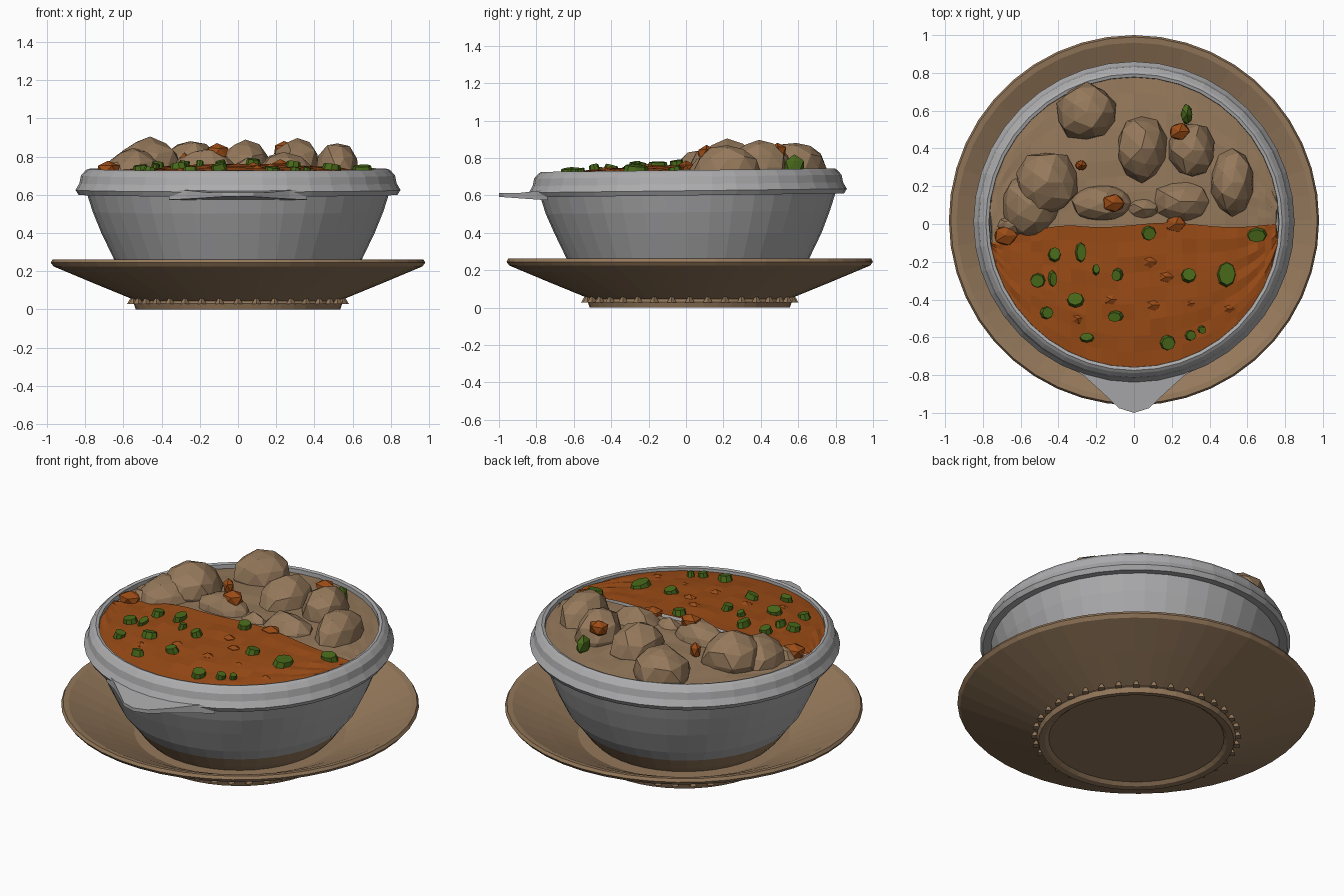
import bpy, bmesh, math, random
from mathutils import Matrix, Vector

if "Cube" in bpy.data.objects:
    bpy.data.objects.remove(bpy.data.objects["Cube"])
random.seed(4)

def mat(name, c):
    m = bpy.data.materials.new(name)
    m.diffuse_color = (*c, 1)
    m.use_nodes = True
    m.node_tree.nodes["Principled BSDF"].inputs["Base Color"].default_value = m.diffuse_color
    return m

BROWN = mat("clay_brown", (0.30, 0.19, 0.105))
GREY = mat("bowl_grey", (0.41, 0.41, 0.42))
ORANGE = mat("curry_orange", (0.33, 0.072, 0.008))
GREEN = mat("herb_green", (0.065, 0.14, 0.01))

def finish(bm, name, *mats):
    bmesh.ops.recalc_face_normals(bm, faces=bm.faces)
    me = bpy.data.meshes.new(name)
    bm.to_mesh(me)
    bm.free()
    ob = bpy.data.objects.new(name, me)
    bpy.context.collection.objects.link(ob)
    for m in mats:
        me.materials.append(m)
    return ob

def lathe(name, prof, n, cy, mats, tilt=0.0, brown_below=None):
    bm = bmesh.new()
    rings = []
    for r, z in prof:
        if r == 0:
            rings.append([bm.verts.new((0, cy, z))] * n)
            continue
        ring = []
        for i in range(n):
            a = 2 * math.pi * i / n
            y = r * math.sin(a)
            ring.append(bm.verts.new((r * math.cos(a), cy + y, z + (tilt * y if z > .5 else 0))))
        rings.append(ring)
    for k in range(len(rings) - 1):
        a, b = rings[k], rings[k + 1]
        for i in range(n):
            j = (i + 1) % n
            vs = list(dict.fromkeys([a[i], a[j], b[j], b[i]]))
            if len(vs) > 2:
                f = bm.faces.new(vs)
                if brown_below and f.calc_center_median().z < brown_below:
                    f.material_index = 1
    return finish(bm, name, *mats)

# saucer with a low foot
lathe("saucer", [(0, .02), (.48, .02), (.50, .004), (.535, 0), (.545, .03), (.53, .045),
                 (.75, .135), (.965, .225), (.98, .245), (.97, .262), (.94, .258),
                 (.75, .17), (.58, .085), (0, .075)], 44, .02, [BROWN])

# small teeth around the saucer foot
bm = bmesh.new()
for i in range(36):
    a = 2 * math.pi * i / 36
    m = Matrix.Translation((.555 * math.cos(a), .02 + .555 * math.sin(a), .045))
    bmesh.ops.create_cone(bm, cap_ends=True, segments=4, radius1=.026, radius2=.006,
                          depth=.035, matrix=m)
finish(bm, "saucer_foot_teeth", BROWN)

# bowl, brown at its foot, slightly tilted rim
TILT = .012
lathe("bowl", [(0, .08), (.50, .08), (.54, .12), (.59, .19), (.65, .265), (.715, .40), (.76, .51),
               (.79, .605), (.835, .60), (.85, .625), (.83, .66), (.822, .70), (.80, .725),
               (.785, .735), (.768, .73), (.765, .68)], 40, .01, [GREY, BROWN], TILT, .185)

# pouring lip at the front
bm = bmesh.new()
outline = [(-.36, -.74), (-.27, -.80), (-.17, -.89), (-.08, -.975), (0, -1.0),
           (.08, -.975), (.17, -.89), (.27, -.80), (.36, -.74)]
top = [bm.verts.new((x, y, .612 + .11 * max(0, y + .9))) for x, y in outline]
bot = [bm.verts.new((x, y, .592 - .07 * max(0, y + 1))) for x, y in outline]
bm.faces.new(top)
bm.faces.new(bot)
for i in range(len(top)):
    j = (i + 1) % len(top)
    bm.faces.new((top[i], top[j], bot[j], bot[i]))
finish(bm, "pouring_lip", GREY)

# food surface: two halves meeting along a wavy line
R = .772
def border(x):
    return -.015 - .09 * max(0, -x - .35) / .4 + .012 * math.sin(9 * x)

def curry_z(x, y):
    return .712 + .05 * max(0, 1 - (x * x + y * y) / R ** 2) + TILT * y

def half(name, sign, m, base, dome, noise):
    bm = bmesh.new()
    nx, ny = 28, 9
    grid = []
    for i in range(nx + 1):
        x = R * math.sin(math.pi * (i / nx - .5)) * .999
        e = sign * math.sqrt(R * R - x * x)
        b = border(x) if abs(x) < .765 else e
        col = []
        for j in range(ny + 1):
            y = b + (e - b) * j / ny
            z = base + dome * max(0, 1 - (x * x + y * y) / R ** 2) + TILT * y
            if 0 < j < ny:
                z += random.uniform(-noise, noise)
            col.append(bm.verts.new((x, y + .01, z)))
        grid.append(col)
    for i in range(nx):
        for j in range(ny):
            bm.faces.new((grid[i][j], grid[i + 1][j], grid[i + 1][j + 1], grid[i][j + 1]))
    bmesh.ops.remove_doubles(bm, verts=bm.verts, dist=.0005)
    ob = finish(bm, name, m)
    if ob.data.polygons[len(ob.data.polygons) // 2].normal.z < 0:
        ob.data.flip_normals()

half("curry_surface", -1, ORANGE, .712, .05, .006)
half("stew_surface", 1, BROWN, .705, .04, .005)

def lump(bm, x, y, rx, ry, ztop, rz, sub=2, noise=.09):
    m = Matrix.Translation((x, y, ztop - rz)) @ Matrix.Diagonal((rx, ry, rz, 1))
    vs = bmesh.ops.create_icosphere(bm, subdivisions=sub, radius=1, matrix=m)['verts']
    c = Vector((x, y, ztop - rz))
    for v in vs:
        v.co = c + (v.co - c) * (1 + random.uniform(-noise, noise * .6))

# meat and potato chunks
bm = bmesh.new()
for x, y, rx, ry, zt in [(-.25, .59, .165, .155, .89), (-.46, .22, .17, .17, .90),
                         (-.55, .10, .16, .18, .85), (.04, .40, .135, .18, .885),
                         (.31, .39, .125, .15, .90), (.52, .22, .12, .18, .875),
                         (.24, .12, .17, .13, .82), (-.17, .11, .17, .10, .85),
                         (.05, .08, .12, .08, .79), (-.64, -.01, .10, .07, .78)]:
    lump(bm, x, y, rx, ry, zt, .15)
finish(bm, "stew_chunks", BROWN)

# orange pieces on the chunks and bumps in the curry
bm = bmesh.new()
for x, y, r, zt in [(-.28, .31, .035, .82), (-.11, .11, .065, .872), (.24, .49, .06, .885),
                    (.22, 0, .06, .79), (-.68, -.06, .07, .78)]:
    lump(bm, x, y, r, r * .85, zt, .05, 1)
for x, y in [(.08, -.2), (.17, -.28), (.1, -.43), (-.12, -.4), (.3, -.42), (-.3, -.5), (.5, -.45)]:
    lump(bm, x, y, .045, .035, curry_z(x, y) + .014, .03, 1)
finish(bm, "orange_pieces", ORANGE)

# chopped green herbs
bm = bmesh.new()
for x, y, rx, ry in [(.08, -.05, .04, .04), (.65, -.06, .055, .04), (.49, -.265, .052, .07),
                     (.29, -.27, .042, .04), (-.42, -.16, .035, .04), (-.28, -.15, .03, .055),
                     (-.20, -.24, .02, .03), (-.09, -.27, .03, .035), (-.51, -.30, .042, .04),
                     (-.43, -.29, .022, .045), (-.31, -.40, .048, .04), (-.46, -.47, .035, .035),
                     (-.10, -.49, .042, .03), (-.25, -.60, .04, .025), (.18, -.63, .042, .042),
                     (.30, -.59, .03, .03), (.36, -.56, .022, .022)]:
    m = (Matrix.Translation((x, y, curry_z(x, y) + .008))
         @ Matrix.Rotation(random.uniform(-.25, .25), 4, 'X')
         @ Matrix.Rotation(random.uniform(-.25, .25), 4, 'Y')
         @ Matrix.Diagonal((rx, ry, 1, 1)))
    bmesh.ops.create_cone(bm, cap_ends=True, segments=8, radius1=1, radius2=.85,
                          depth=.036, matrix=m)
lump(bm, .28, .58, .035, .06, .82, .06, 1)
finish(bm, "green_herbs", GREEN)
